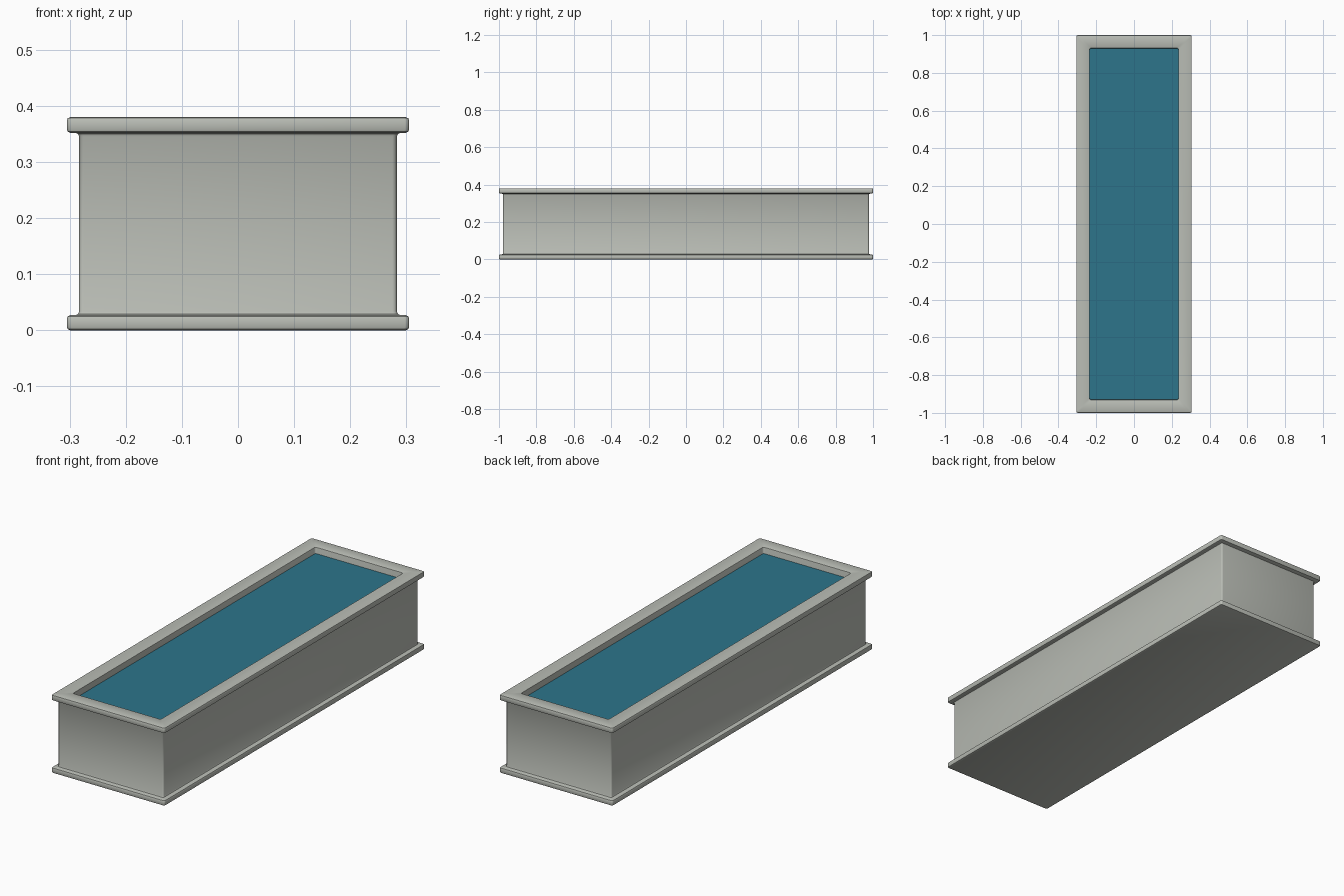
import bpy, bmesh, math

if "Cube" in bpy.data.objects:
    bpy.data.objects.remove(bpy.data.objects["Cube"])

LONG = 0.695  # half length minus half width, the same for every ring


def material(name, color):
    m = bpy.data.materials.new(name)
    m.diffuse_color = (*color, 1)
    m.use_nodes = True
    m.node_tree.nodes["Principled BSDF"].inputs["Base Color"].default_value = m.diffuse_color
    return m


stone = material("pale grey stone", (0.49, 0.51, 0.465))
blue = material("water blue", (0.026, 0.178, 0.26))


def ring(bm, half, z, r, seg=3):
    """Rounded rectangle of vertices at height z."""
    verts = []
    for k, (sx, sy) in enumerate([(1, 1), (-1, 1), (-1, -1), (1, -1)]):
        for i in range(seg + 1):
            a = math.pi / 2 * (k + i / seg)
            verts.append(bm.verts.new((sx * (half - r) + r * math.cos(a),
                                       sy * (half + LONG - r) + r * math.sin(a), z)))
    return verts


def finish(bm, name, mat):
    mesh = bpy.data.meshes.new(name)
    bm.to_mesh(mesh)
    bm.free()
    mesh.materials.append(mat)
    ob = bpy.data.objects.new(name, mesh)
    bpy.context.collection.objects.link(ob)
    bpy.ops.object.select_all(action='DESELECT')
    ob.select_set(True)
    bpy.context.view_layer.objects.active = ob
    bpy.ops.object.shade_smooth_by_angle(angle=math.radians(35))


# trough: base lip, wall with small coves, rim, inner wall and floor
profile = [
    (0.299, 0.0), (0.3035, 0.002), (0.305, 0.006),                    # base lip
    (0.305, 0.021), (0.3035, 0.025), (0.299, 0.027),
    (0.290, 0.027), (0.285, 0.029), (0.283, 0.034),                   # wall
    (0.283, 0.345), (0.285, 0.350), (0.290, 0.352),
    (0.299, 0.352), (0.3035, 0.354), (0.305, 0.358),                  # rim
    (0.305, 0.374), (0.3035, 0.378), (0.299, 0.380),
    (0.239, 0.380), (0.236, 0.378), (0.235, 0.375), (0.235, 0.05),    # inside
]
bm = bmesh.new()
rings = [ring(bm, h, z, 0.008) for h, z in profile]
n = len(rings[0])
for a, b in zip(rings, rings[1:]):
    for i in range(n):
        j = (i + 1) % n
        bm.faces.new((a[i], a[j], b[j], b[i]))
bm.faces.new(rings[0][::-1])
bm.faces.new(rings[-1])
finish(bm, "trough", stone)

# water surface
bm = bmesh.new()
bm.faces.new(ring(bm, 0.235, 0.348, 0.008))
finish(bm, "water", blue)
